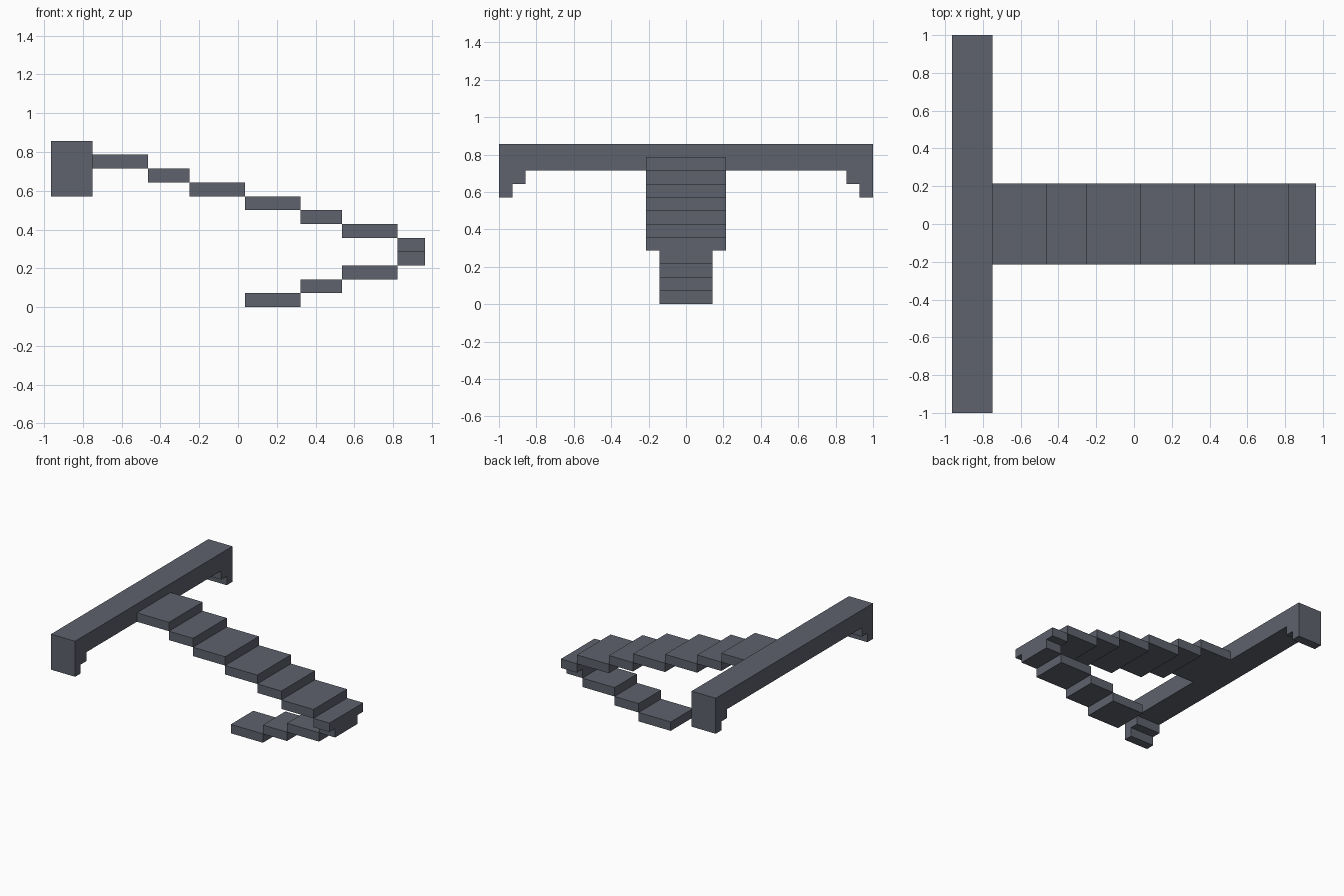
import bpy
import bmesh

cube = bpy.data.objects.get("Cube")
if cube:
    bpy.data.objects.remove(cube, do_unlink=True)

U = 1 / 14  # block grid unit

slate = bpy.data.materials.new("slate_grey")
slate.use_nodes = True
colour = (0.112, 0.122, 0.152, 1)
slate.diffuse_color = colour
slate.node_tree.nodes["Principled BSDF"].inputs["Base Color"].default_value = colour


def extrude_profile(name, points, x0, x1):
    """Extrude a (y, z) outline from x0 to x1, all in grid units."""
    bm = bmesh.new()
    face = bm.faces.new([bm.verts.new((x0 * U, y * U, z * U)) for y, z in points])
    geom = bmesh.ops.extrude_face_region(bm, geom=[face])["geom"]
    verts = [g for g in geom if isinstance(g, bmesh.types.BMVert)]
    bmesh.ops.translate(bm, verts=verts, vec=((x1 - x0) * U, 0, 0))
    bmesh.ops.recalc_face_normals(bm, faces=bm.faces)
    mesh = bpy.data.meshes.new(name)
    bm.to_mesh(mesh)
    bm.free()
    mesh.materials.append(slate)
    obj = bpy.data.objects.new(name, mesh)
    bpy.context.collection.objects.link(obj)


def step(name, x0, x1, z, half):
    extrude_profile(name, [(-half, z), (half, z), (half, z + 1), (-half, z + 1)], x0, x1)


# Crossbar with stepped, downturned ends
half_bar = [(12, 10), (12, 9), (13, 9), (13, 8), (14, 8), (14, 12)]
extrude_profile("crossbar", half_bar + [(-y, z) for y, z in reversed(half_bar)], -13.5, -10.5)

# Wide upper flight descending from the crossbar
edges = [-10.5, -6.5, -3.5, 0.5, 4.5, 7.5, 11.5, 13.5]
for i, (a, b) in enumerate(zip(edges, edges[1:])):
    step(f"upper_step_{i + 1}", a, b, 10 - i, 3)

# Narrow lower flight folding back underneath
edges = [0.5, 4.5, 7.5, 11.5, 13.5]
for i, (a, b) in enumerate(zip(edges, edges[1:])):
    step(f"lower_step_{i + 1}", a, b, i, 2)
